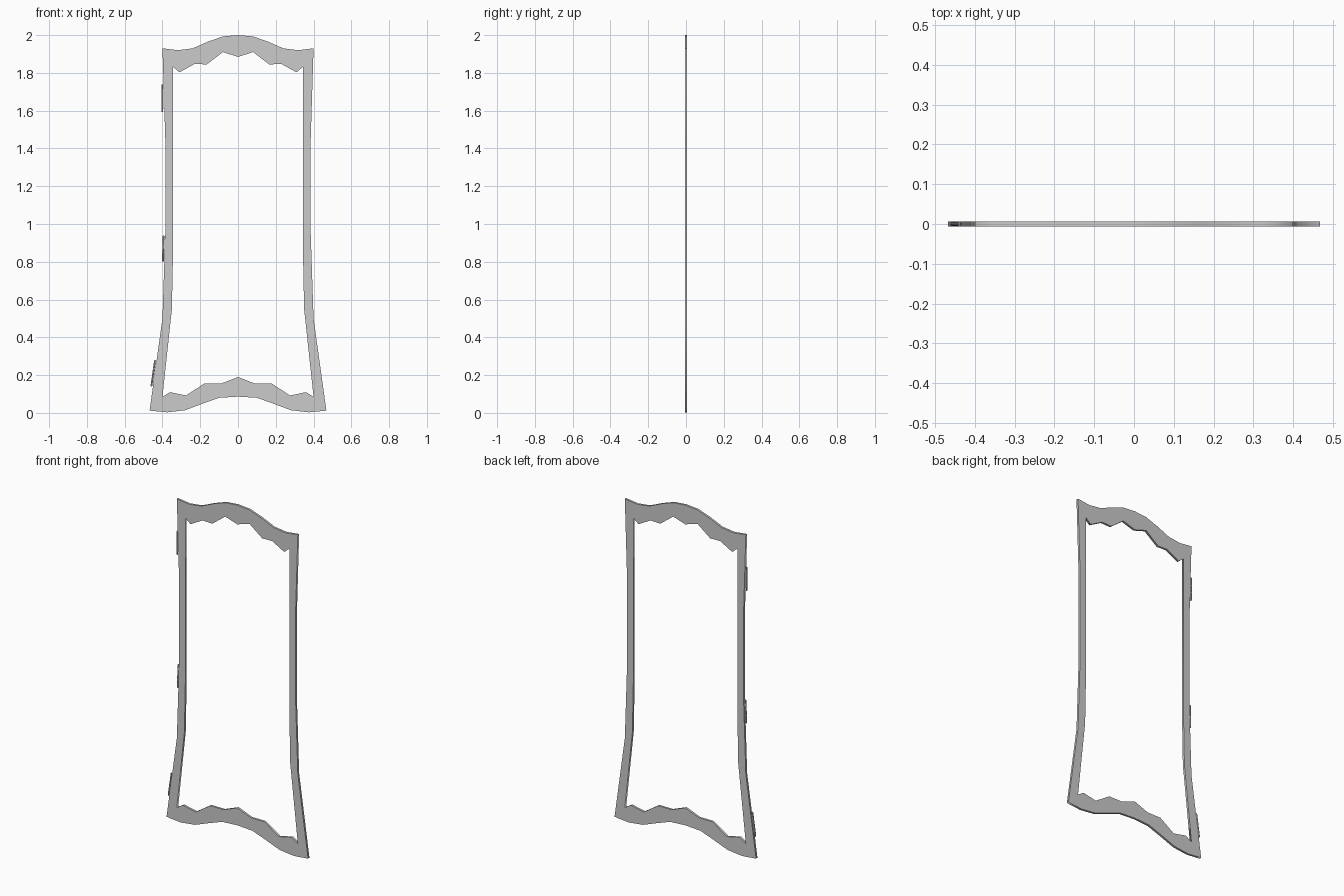
import bpy, bmesh, math
from mathutils import Matrix, Vector

if "Cube" in bpy.data.objects:
    bpy.data.objects.remove(bpy.data.objects["Cube"])

HALF_DEPTH = 0.0065

# Left half outlines (x, z), running from top centre down to bottom centre
outer = [(0, 2.0), (-.08, 1.993), (-.16, 1.965), (-.24, 1.93), (-.32, 1.92), (-.4, 1.93),
         (-.385, 1.45), (-.385, .95), (-.4, .5), (-.468, .012),
         (-.375, .003), (-.28, .014), (-.19, .048), (-.1, .08), (0, .086)]
inner = [(0, 1.885), (-.08, 1.91), (-.165, 1.845), (-.23, 1.847), (-.31, 1.803), (-.344, 1.832),
         (-.344, .85), (-.35, .55), (-.4, .085),
         (-.36, .11), (-.275, .092), (-.18, .155), (-.09, .155), (0, .19)]


def mirrored(pts):
    return pts + [(-x, z) for x, z in reversed(pts[1:-1])]


# Frame: filled outline with a hole, extruded
curve = bpy.data.curves.new("door_frame_outline", 'CURVE')
curve.dimensions = '2D'
curve.fill_mode = 'BOTH'
curve.extrude = HALF_DEPTH
for loop in (mirrored(outer), mirrored(inner)):
    sp = curve.splines.new('POLY')
    sp.points.add(len(loop) - 1)
    for p, (x, z) in zip(sp.points, loop):
        p.co = (x, z, 0, 1)
    sp.use_cyclic_u = True
frame = bpy.data.objects.new("door_frame", curve)
bpy.context.collection.objects.link(frame)
frame.rotation_euler.x = math.pi / 2
bpy.context.view_layer.objects.active = frame
frame.select_set(True)
bpy.ops.object.convert(target='MESH')


# Hinge: three knuckles on a pin, with a leaf reaching the frame edge
def hinge(name, x, z, length, tilt, reach):
    bm = bmesh.new()
    k = length / 3
    for i in (-1, 0, 1):
        bmesh.ops.create_cone(bm, cap_ends=True, segments=10, radius1=.005, radius2=.005,
                              depth=k * .94, matrix=Matrix.Translation((0, 0, i * k)))
    bmesh.ops.create_cone(bm, cap_ends=True, segments=8, radius1=.003, radius2=.003,
                          depth=length * 1.04)
    bmesh.ops.create_cube(bm, size=1, matrix=Matrix.Translation((reach / 2, 0, 0))
                          @ Matrix.Diagonal((reach, .004, length * .75, 1)))
    me = bpy.data.meshes.new(name)
    bm.to_mesh(me)
    bm.free()
    ob = bpy.data.objects.new(name, me)
    ob.location = Vector((x, 0, z))
    ob.rotation_euler.y = tilt
    bpy.context.collection.objects.link(ob)


hinge("upper_hinge", -.401, 1.665, .14, 0, .012)
hinge("middle_hinge", -.396, .87, .135, 0.02, .012)
hinge("lower_hinge", -.449, .21, .138, math.atan2(.02, .14), .012)
